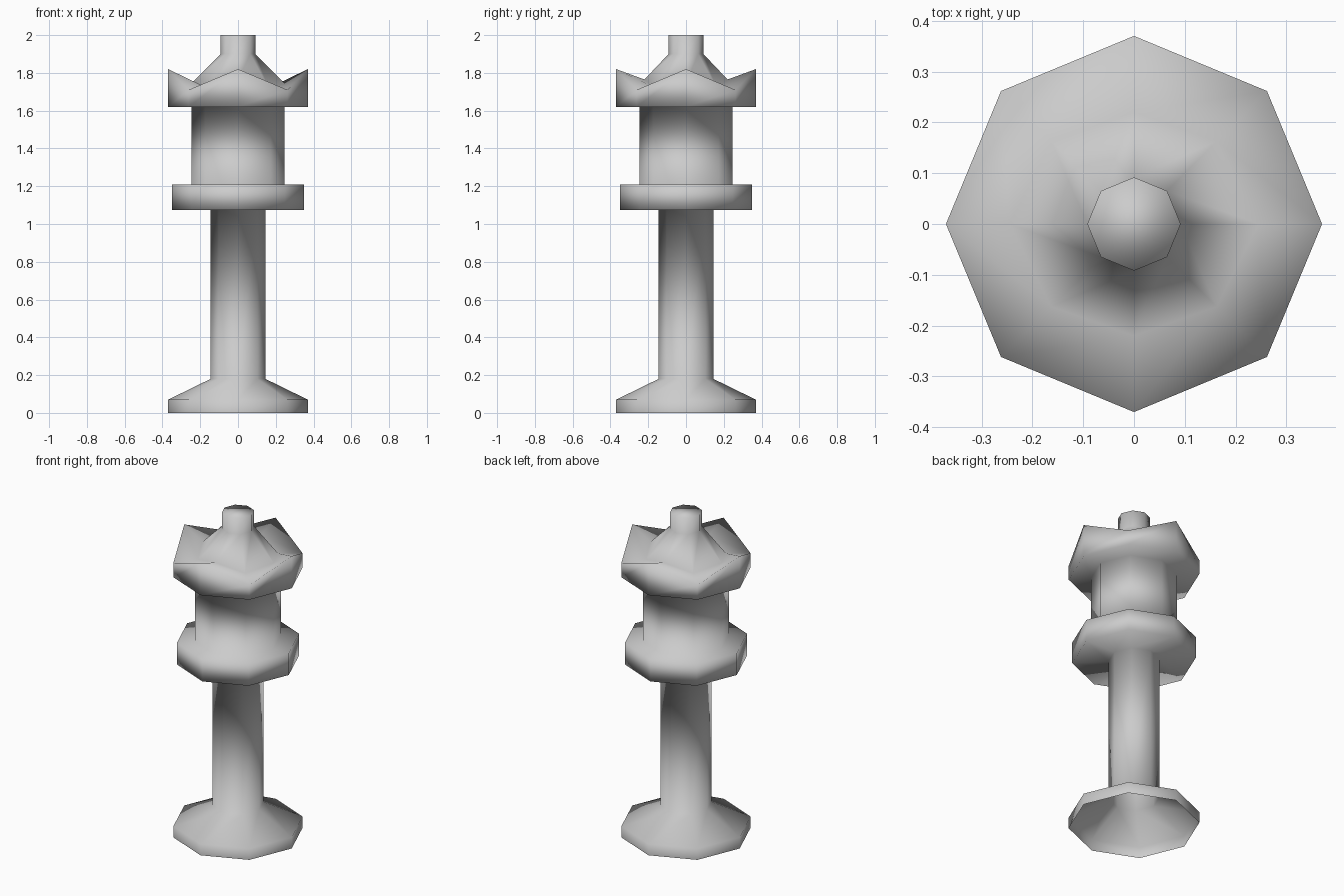
import bpy, bmesh
from math import cos, sin, pi

if "Cube" in bpy.data.objects:
    bpy.data.objects.remove(bpy.data.objects["Cube"])

SIDES = 8


def ring(bm, points):
    """One ring from (radius, height) pairs, repeated around the axis."""
    verts = []
    for i in range(SIDES):
        r, z = points[i % len(points)]
        a = 2 * pi * i / SIDES
        verts.append(bm.verts.new((r * cos(a), r * sin(a), z)))
    return verts


# Base, stem, collar, neck: plain turned profile; crown rim rises and dips
profile = [
    [(0.37, 0.0)], [(0.37, 0.07)], [(0.145, 0.18)],                # flared open base
    [(0.145, 1.075)], [(0.35, 1.075)], [(0.35, 1.21)],             # stem and collar
    [(0.245, 1.21)], [(0.245, 1.62)], [(0.37, 1.62)],              # neck and crown underside
    [(0.37, 1.82), (0.37, 1.71)],                                  # pointed crown rim
    [(0.245, 1.745), (0.23, 1.72), (0.22, 1.765), (0.23, 1.72)],   # crown valley
    [(0.092, 1.9)], [(0.092, 2.0)],                                # finial
]

bm = bmesh.new()
rings = [ring(bm, p) for p in profile]
for low, high in zip(rings, rings[1:]):
    for i in range(SIDES):
        j = (i + 1) % SIDES
        bm.faces.new((low[i], low[j], high[j], high[i]))
bm.faces.new(rings[-1])  # finial top

for f in bm.faces:
    f.smooth = True
mesh = bpy.data.meshes.new("crowned_game_piece")
bm.to_mesh(mesh)
bm.free()
piece = bpy.data.objects.new("crowned_game_piece", mesh)
bpy.context.collection.objects.link(piece)
